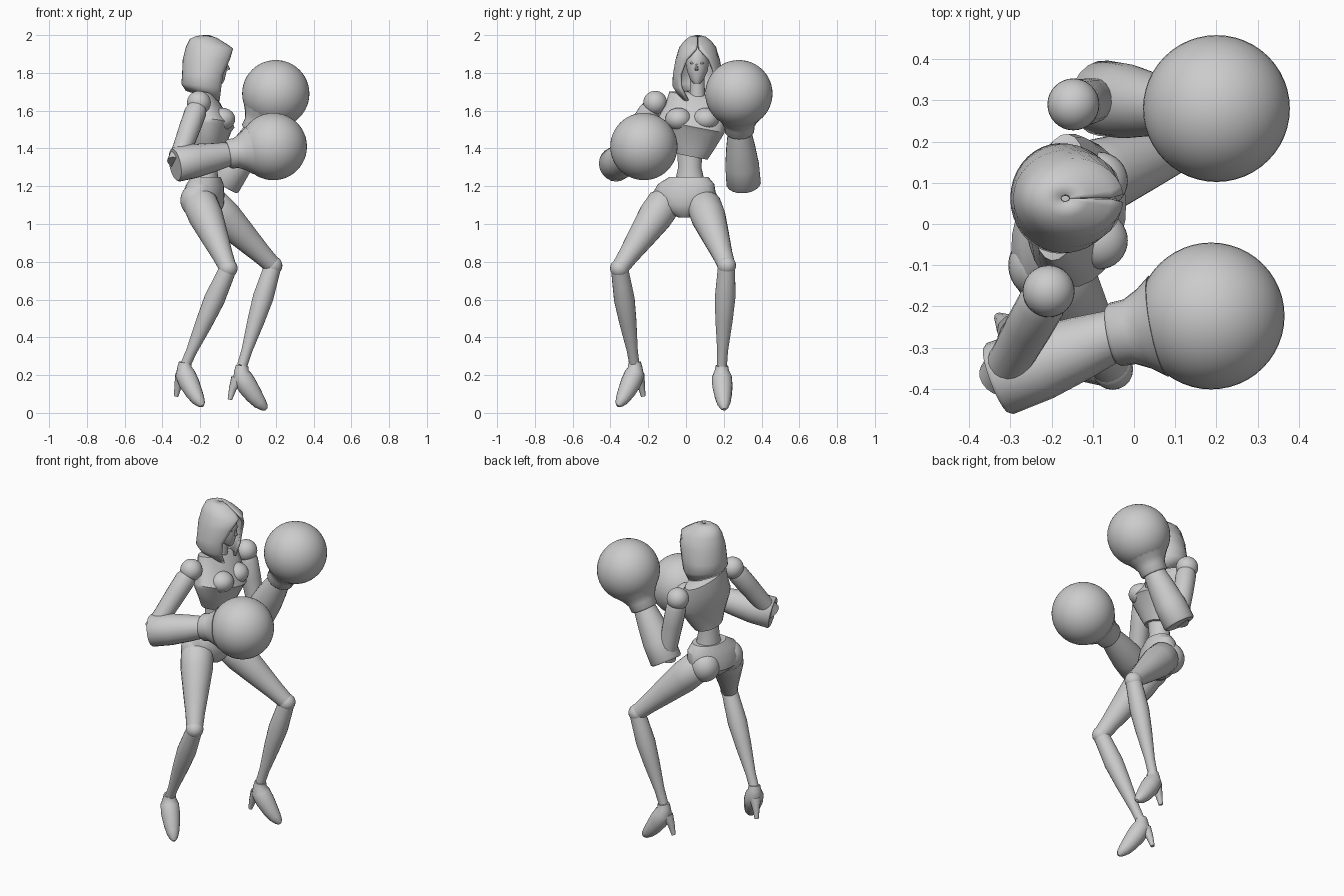
import bpy, bmesh, math
from mathutils import Vector

cube = bpy.data.objects.get("Cube")
if cube:
    bpy.data.objects.remove(cube, do_unlink=True)

grey = bpy.data.materials.new("plain grey")
grey.use_nodes = True
COLOUR = (0.6, 0.6, 0.6, 1)
grey.diffuse_color = COLOUR
grey.node_tree.nodes["Principled BSDF"].inputs["Base Color"].default_value = COLOUR


def finish(name, bm, angle=40):
    """Turn a bmesh into a smooth-shaded object."""
    bmesh.ops.recalc_face_normals(bm, faces=bm.faces)
    mesh = bpy.data.meshes.new(name)
    bm.to_mesh(mesh)
    bm.free()
    mesh.materials.append(grey)
    obj = bpy.data.objects.new(name, mesh)
    bpy.context.scene.collection.objects.link(obj)
    bpy.ops.object.select_all(action='DESELECT')
    obj.select_set(True)
    bpy.context.view_layer.objects.active = obj
    bpy.ops.object.shade_smooth_by_angle(angle=math.radians(angle))
    return obj


def skin(bm, rings, closed=True):
    """Bridge successive rings of points with quads."""
    rows = [[bm.verts.new(p) for p in ring] for ring in rings]
    n = len(rows[0])
    for a, b in zip(rows, rows[1:]):
        for i in range(n if closed else n - 1):
            j = (i + 1) % n
            bm.faces.new((a[i], a[j], b[j], b[i]))
    if closed:
        bm.faces.new(rows[0])
        bm.faces.new(rows[-1])


def tube(name, points, sides=20):
    """Round limb through (centre, radius) points."""
    centres = [Vector(p) for p, r in points]
    last = len(centres) - 1
    quat, rings = None, []
    for i, (c, (p, r)) in enumerate(zip(centres, points)):
        tangent = (centres[min(i + 1, last)] - centres[max(i - 1, 0)]).normalized()
        if quat is None:
            quat = tangent.to_track_quat('Z', 'Y')
        else:
            quat = (quat @ Vector((0, 0, 1))).rotation_difference(tangent) @ quat
        turn = [2 * math.pi * k / sides for k in range(sides)]
        rings.append([c + quat @ Vector((r * math.cos(t), r * math.sin(t), 0)) for t in turn])
    bm = bmesh.new()
    skin(bm, rings)
    return finish(name, bm)


def body(name, rows, heading, sides=24, lean=0):
    """Stack of oval rings (x, y, z, half depth, half width) turned to a heading."""
    forward = Vector((math.cos(heading), math.sin(heading), 0))
    side = Vector((-forward.y, forward.x, 0))
    rings = []
    for x, y, z, d, w in rows:
        ring = []
        for k in range(sides):
            t = 2 * math.pi * k / sides
            s = w * math.sin(t)
            ring.append(Vector((x, y, z - lean * s)) + forward * d * math.cos(t) + side * s)
        rings.append(ring)
    bm = bmesh.new()
    skin(bm, rings)
    return finish(name, bm, 30)


def ball(name, centre, size, segments=32):
    bm = bmesh.new()
    bmesh.ops.create_uvsphere(bm, u_segments=segments, v_segments=segments // 2, radius=1)
    for v in bm.verts:
        v.co = Vector(centre) + v.co * Vector(size)
    return finish(name, bm)


def path(a, b, steps):
    """Points along a to b from (fraction, radius) steps."""
    a, b = Vector(a), Vector(b)
    return [(a.lerp(b, t), r) for t, r in steps]


# Torso
body("chest", [(-.18, .065, 1.69, .035, .06), (-.18, .065, 1.67, .065, .155),
               (-.165, .055, 1.60, .095, .165), (-.14, .025, 1.52, .12, .18),
               (-.145, .02, 1.50, .11, .175), (-.155, .02, 1.41, .085, .125),
               (-.165, .02, 1.36, .075, .095)], -.13, lean=.2)
body("waist", [(-.16, .02, 1.42, .06, .07), (-.17, .02, 1.3, .058, .062),
               (-.17, .02, 1.2, .07, .085)], -.2)
for tag, y in (("right", -.04), ("left", .105)):
    ball(tag + "_bust", (-.085, y, 1.555), (.07, .07, .06))

# Pelvis with seat
body("pelvis", [(-.17, .015, 1.25, .075, .105), (-.175, 0, 1.21, .092, .155),
                (-.185, -.01, 1.15, .105, .175), (-.185, -.01, 1.1, .105, .155),
                (-.175, -.005, 1.06, .08, .09), (-.17, 0, 1.035, .05, .04)], -.3)
ball("right_seat", (-.22, -.1, 1.125), (.085, .085, .09))
ball("left_seat", (-.19, .085, 1.12), (.085, .085, .09))

# Neck and head
tube("neck", path((-.17, .06, 1.62), (-.145, .06, 1.8), [(0, .055), (.3, .04), (1, .038)]))
body("head", [(-.10, .058, 1.745, .02, .018), (-.115, .058, 1.765, .045, .036),
              (-.13, .06, 1.81, .07, .055), (-.135, .06, 1.86, .08, .062),
              (-.14, .06, 1.91, .075, .055), (-.145, .062, 1.95, .045, .03)], -.08)
tube("nose", path((-.06, .056, 1.85), (-.05, .056, 1.815), [(0, .004), (1, .01)]), 8)
for tag, y in (("right", .034), ("left", .082)):
    ball(tag + "_eye", (-.067, y, 1.852), (.008, .014, .006), 12)

# Hood: open arcs (z, centre x, half depth, half width, opening angle, tilt)
rings = []
for z, cx, d, w, gap, tilt in ((2.0, -.165, .012, .01, .02, 0),
                               (1.99, -.165, .055, .045, .02, .1),
                               (1.965, -.155, .1, .075, .02, .15),
                               (1.935, -.15, .125, .098, .1, .05),
                               (1.87, -.158, .135, .118, .55, 0),
                               (1.79, -.168, .128, .132, .8, 0),
                               (1.73, -.178, .122, .134, .75, .1),
                               (1.675, -.178, .098, .1, .6, .3)):
    arc = []
    for k in range(29):
        t = gap + (2 * math.pi - 2 * gap) * k / 28
        arc.append(Vector((cx + d * math.cos(t), .062 + w * math.sin(t),
                           z - tilt * d * math.cos(t))))
    rings.append(arc)
bm = bmesh.new()
skin(bm, rings, closed=False)
hood = finish("hood", bm, 50)
shell = hood.modifiers.new("thickness", 'SOLIDIFY')
shell.thickness = .014

# Arms and round gloves: shoulder, elbow, wrist, glove centre
ARMS = {"right": ((-.207, -.163, 1.642), (-.325, -.375, 1.315),
                  (-.045, -.268, 1.37), (.187, -.223, 1.41)),
        "left": ((-.147, .29, 1.607), (-.075, .305, 1.215),
                 (.09, .283, 1.49), (.2, .28, 1.69))}
for tag, (shoulder, elbow, wrist, glove) in ARMS.items():
    ball(tag + "_shoulder", shoulder, (.063,) * 3)
    tube(tag + "_upper_arm", path(shoulder, elbow,
         [(.08, .05), (.15, .058), (.4, .057), (.75, .052), (.98, .055)]))
    tube(tag + "_forearm", path(elbow, wrist, [(-.03, .085), (0, .092), (.35, .09), (.7, .077), (1, .062)]))
    tube(tag + "_cuff", path(wrist, glove, [(-.04, .07), (0, .078), (.15, .08), (.3, .098), (.45, .125)]))
    ball(tag + "_glove", glove, (.178,) * 3, 48)

# Legs and heeled shoes: hip, knee, ankle, foot direction, foot lift
LEGS = {"right": ((-.2, -.115, 1.11), (-.052, -.352, .765), (-.28, -.272, .25), (.72, -.69), .018),
        "left": ((-.135, .095, 1.1), (.185, .215, .78), (.022, .19, .25), (.99, .1), 0)}
for tag, (hip, knee, ankle, aim, lift) in LEGS.items():
    tube(tag + "_thigh", path(hip, knee, [(-.12, .06), (0, .092), (.2, .092), (.5, .074),
                                          (.8, .055), (1, .046)]))
    ball(tag + "_knee", knee, (.05,) * 3, 20)
    tube(tag + "_shin", path(knee, ankle, [(.02, .046), (.15, .05), (.32, .055), (.55, .046),
                                           (.85, .029), (1, .027)]))

    def at(f, z):
        return (ankle[0] + aim[0] * f, ankle[1] + aim[1] * f, z + lift)

    tube(tag + "_shoe", [(at(0, .25), .033), (at(-.004, .225), .038), (at(.0, .19), .053),
                         (at(.03, .14), .054), (at(.065, .09), .046),
                         (at(.095, .053), .036), (at(.118, .03), .023), (at(.128, .018), .009)], 16)
    tube(tag + "_heel", [(at(-.025, .18), .036), (at(-.05, .13), .021), (at(-.066, .07), .012)], 10)
